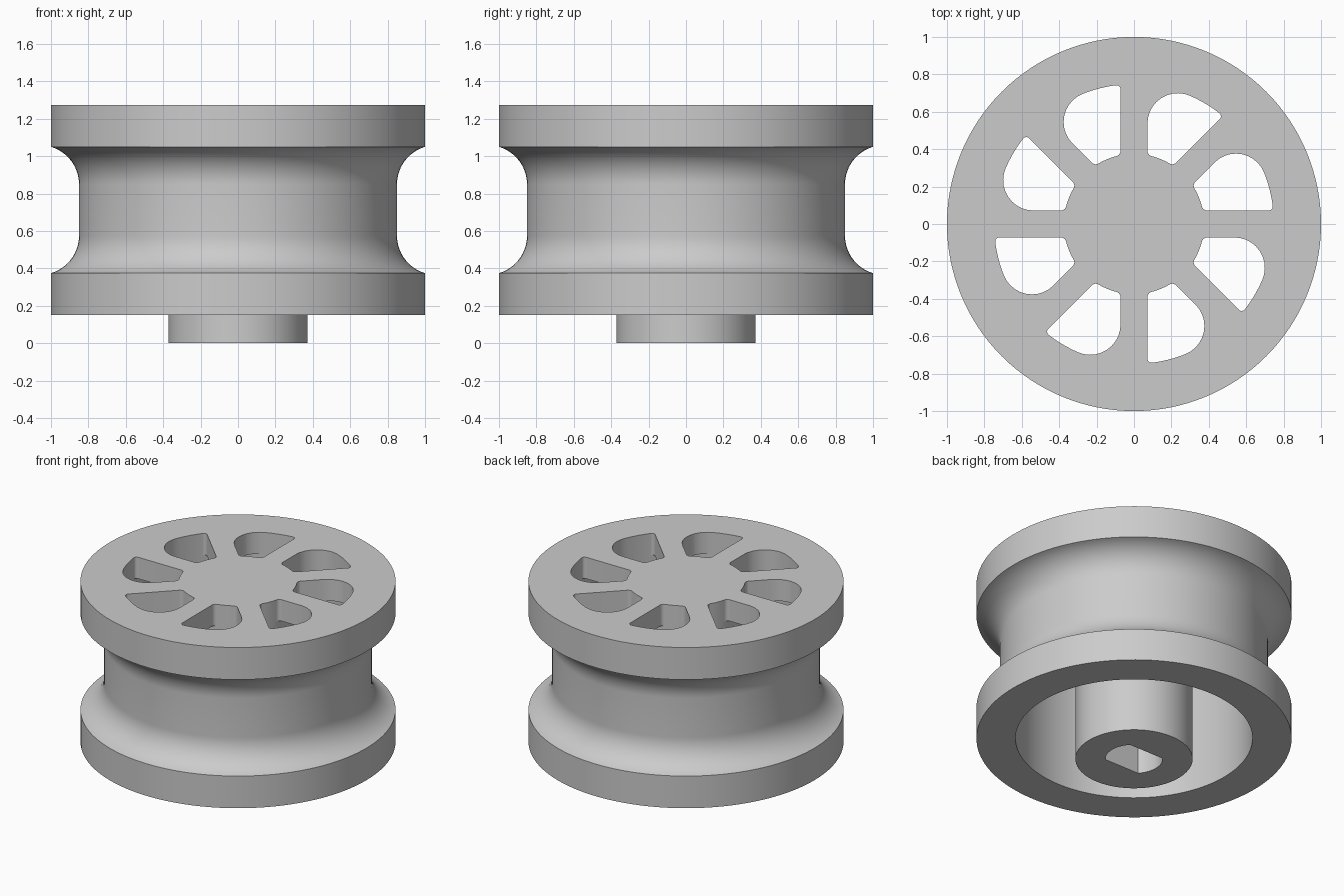
import bpy, bmesh
from math import sin, cos, pi, sqrt, atan2, radians, asin

if "Cube" in bpy.data.objects:
    bpy.data.objects.remove(bpy.data.objects["Cube"])

SEGMENTS = 128
TOP, FLOOR, BASE = 1.275, 1.125, 0.15   # web top, web underside, rim bottom
HUB_R, CAVITY_R = 0.372, 0.752
SPOKE = 0.072                           # half width of a spoke
STEP = pi / 4

grey = bpy.data.materials.new("wheel grey")
grey.use_nodes = True
color = (0.6, 0.6, 0.6, 1)
grey.diffuse_color = color
grey.node_tree.nodes["Principled BSDF"].inputs["Base Color"].default_value = color


def arc(cx, cy, r, a0, a1, n):
    return [(cx + r * cos(a0 + (a1 - a0) * i / n),
             cy + r * sin(a0 + (a1 - a0) * i / n)) for i in range(n + 1)]


def add_object(name, bm):
    bmesh.ops.recalc_face_normals(bm, faces=bm.faces)
    mesh = bpy.data.meshes.new(name)
    bm.to_mesh(mesh)
    bm.free()
    mesh.materials.append(grey)
    obj = bpy.data.objects.new(name, mesh)
    bpy.context.collection.objects.link(obj)
    return obj


def lathe(name, profile):
    bm = bmesh.new()
    verts = [bm.verts.new((r, 0, z)) for r, z in profile]
    edges = [bm.edges.new(pair) for pair in zip(verts, verts[1:])]
    bmesh.ops.spin(bm, geom=verts + edges, cent=(0, 0, 0), axis=(0, 0, 1),
                   angle=2 * pi, steps=SEGMENTS)
    bmesh.ops.remove_doubles(bm, verts=bm.verts, dist=1e-5)
    return add_object(name, bm)


def prism(name, outlines, z0, z1):
    bm = bmesh.new()
    for outline in outlines:
        face = bm.faces.new([bm.verts.new((x, y, z0)) for x, y in outline])
        grown = bmesh.ops.extrude_face_region(bm, geom=[face])["geom"]
        top = [g for g in grown if isinstance(g, bmesh.types.BMVert)]
        bmesh.ops.translate(bm, verts=top, vec=(0, 0, z1 - z0))
    obj = add_object(name, bm)
    obj.hide_render = True
    return obj


def corner(radius, fillet, outer):
    """Fillet between the spoke side along +x and a circle about the axis."""
    rho = radius - fillet if outer else radius + fillet
    d = SPOKE + fillet
    c = (sqrt(rho * rho - d * d), d)
    polar = atan2(c[1], c[0])
    end = polar if outer else polar - pi
    return arc(*c, fillet, -pi / 2, end, 10), polar


def mirrored(points):
    """Reflect across the middle line of one window and reverse the order."""
    return [(x * cos(STEP) + y * sin(STEP), x * sin(STEP) - y * cos(STEP))
            for x, y in reversed(points)]


def turned(points, a):
    return [(x * cos(a) - y * sin(a), x * sin(a) + y * cos(a)) for x, y in points]


# Wheel body: hub, web, hollow rim and grooved outside in one profile
groove_end = asin(0.06 / 0.21)
lower = arc(1.06, 0.576, 0.21, 1.5 * pi - groove_end, pi, 16)
upper = arc(1.06, 0.849, 0.21, pi, pi / 2 + groove_end, 16)
wheel = lathe("wheel", [(0, 0), (HUB_R, 0), (HUB_R, FLOOR), (CAVITY_R, FLOOR),
                        (CAVITY_R, BASE), (1, BASE)] + lower + upper
              + [(1, TOP), (0, TOP)])

# Windows between spokes: one sharp and one broad outer corner
INNER, OUTER = 0.375, 0.748
sharp, a_sharp = corner(OUTER, 0.022, True)
broad, a_broad = corner(OUTER, 0.162, True)
inner, a_inner = corner(INNER, 0.03, False)
window = (sharp
          + arc(0, 0, OUTER, a_sharp, STEP - a_broad, 8)[1:-1]
          + mirrored(broad) + mirrored(inner)[::-1]
          + arc(0, 0, INNER, STEP - a_inner, a_inner, 8)[1:-1]
          + inner[::-1])
windows = prism("window_cutter", [turned(window, i * STEP) for i in range(8)],
                FLOOR - 0.1, TOP + 0.1)

# Axle socket: round hole with two flats
flat = radians(42)
socket = arc(0, 0, 0.182, -flat, flat, 16) + arc(0, 0, 0.182, pi - flat, pi + flat, 16)
slot = prism("axle_cutter", [socket], -0.1, 1.0)

bpy.context.view_layer.objects.active = wheel
wheel.select_set(True)
for cutter in (windows, slot):
    mod = wheel.modifiers.new("cut", "BOOLEAN")
    mod.operation, mod.solver, mod.object = "DIFFERENCE", "EXACT", cutter
    bpy.ops.object.modifier_apply(modifier=mod.name)
    bpy.data.objects.remove(cutter)
bpy.ops.object.shade_smooth_by_angle(angle=radians(30))
